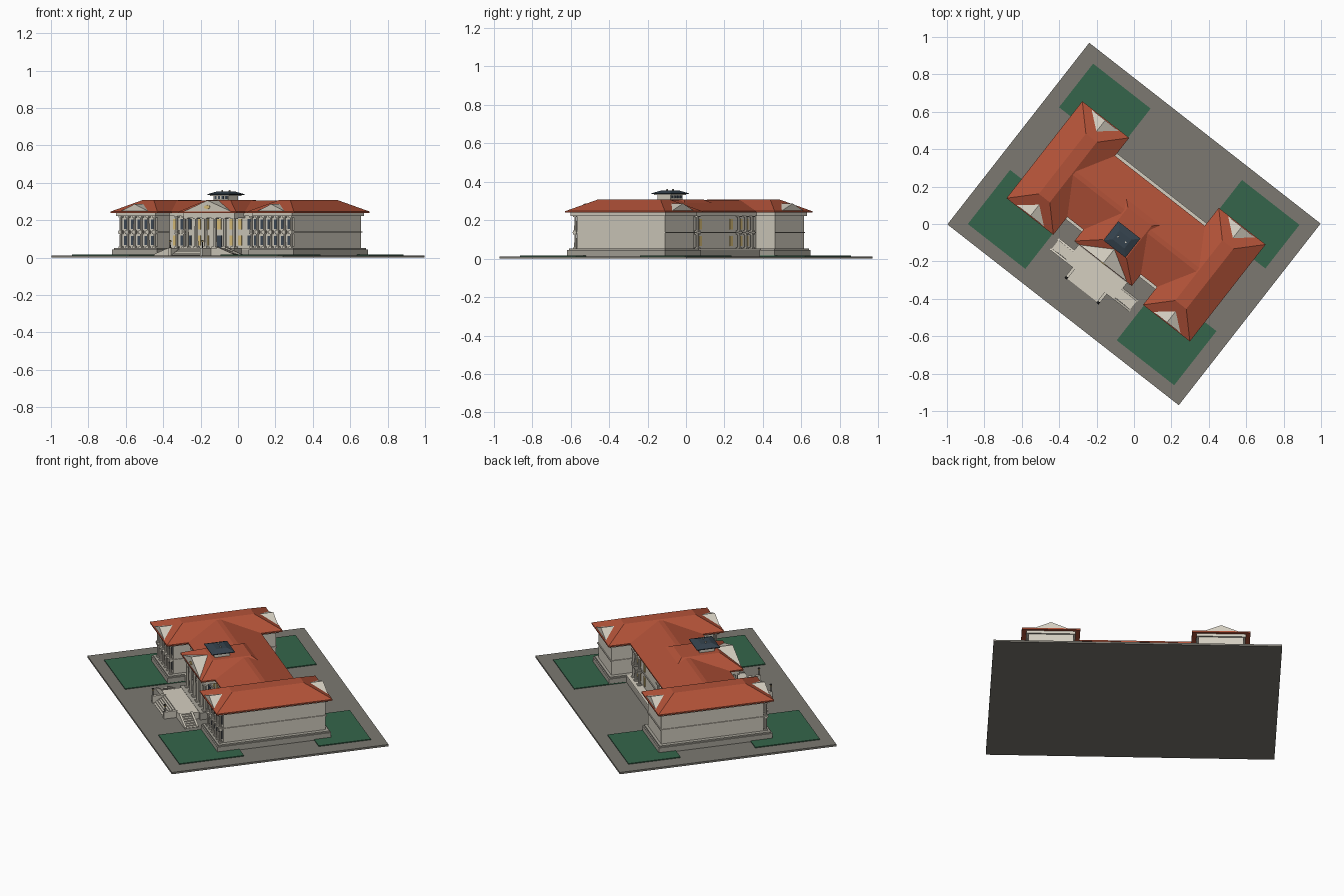
import bpy, bmesh, math
from mathutils import Matrix, Vector

cube = bpy.data.objects.get("Cube")
if cube:
    bpy.data.objects.remove(cube, do_unlink=True)

TURN = math.radians(-38)   # whole site is turned on its plot


def material(name, *rgb):
    m = bpy.data.materials.new(name)
    m.use_nodes = True
    m.diffuse_color = (*rgb, 1)
    m.node_tree.nodes["Principled BSDF"].inputs["Base Color"].default_value = (*rgb, 1)
    return m


PAVING = material("paving grey", .20, .19, .165)
GRASS = material("lawn green", .035, .13, .07)
STONE = material("pale stone", .66, .62, .53)
PLINTH = material("plinth stone", .40, .38, .33)
ROOF = material("terracotta roof", .45, .085, .04)
SLATE = material("slate blue", .035, .055, .075)
GLASS = material("dark glass", .05, .07, .10)
LIT = material("lit window", .75, .55, .20)
IRON = material("dark iron", .03, .03, .03)


class Part:
    """Collects simple solids into one named object."""

    def __init__(self, name, mat):
        self.name, self.mat, self.bm = name, mat, bmesh.new()

    def box(self, u0, u1, v0, v1, z0, z1, iu=0, iv=0):
        # box whose top is drawn in by iu and iv, for hipped roofs
        low = [(u0, v0), (u1, v0), (u1, v1), (u0, v1)]
        high = [(u0 + iu, v0 + iv), (u1 - iu, v0 + iv), (u1 - iu, v1 - iv), (u0 + iu, v1 - iv)]
        a = [self.bm.verts.new((*p, z0)) for p in low]
        b = [self.bm.verts.new((*p, z1)) for p in high]
        self.bm.faces.new(a[::-1])
        self.bm.faces.new(b)
        for i in range(4):
            j = (i + 1) % 4
            self.bm.faces.new((a[i], a[j], b[j], b[i]))
        return self

    def prism(self, outline, shift):
        # outline swept along a vector
        a = [self.bm.verts.new(p) for p in outline]
        b = [self.bm.verts.new(Vector(p) + Vector(shift)) for p in outline]
        n = len(a)
        self.bm.faces.new(a)
        self.bm.faces.new(b[::-1])
        for i in range(n):
            j = (i + 1) % n
            self.bm.faces.new((a[j], a[i], b[i], b[j]))
        return self

    def post(self, u, v, z0, z1, r, sides=8):
        bmesh.ops.create_cone(self.bm, cap_ends=True, segments=sides, radius1=r, radius2=r * .88,
                              depth=z1 - z0, matrix=Matrix.Translation((u, v, (z0 + z1) / 2)))
        return self

    def column(self, u, v, z0, z1, r):
        self.post(u, v, z0, z1, r)
        w = r * 1.4
        self.box(u - w, u + w, v - w, v + w, z0, z0 + .006)
        self.box(u - w, u + w, v - w, v + w, z1 - .007, z1)
        return self

    def done(self):
        bmesh.ops.recalc_face_normals(self.bm, faces=self.bm.faces)
        mesh = bpy.data.meshes.new(self.name)
        self.bm.to_mesh(mesh)
        self.bm.free()
        mesh.materials.append(self.mat)
        ob = bpy.data.objects.new(self.name, mesh)
        ob.rotation_euler.z = TURN
        bpy.context.collection.objects.link(ob)


def gable(part, u, v, half, z0, z1, depth):
    part.prism([(u - half, v, z0), (u + half, v, z0), (u, v, z1)], (0, depth, 0))


# Plot and lawns
Part("ground_slab", PAVING).box(-.785, .785, -.616, .616, 0, .011).done()
lawn = Part("lawns", GRASS)
for u in (-.70, .31):
    lawn.box(u, u + .39, -.547, -.18, .01, .016)
    lawn.box(u, u + .39, .245, .541, .01, .016)
lawn.done()

# Side wings
for side, s in (("right", -1), ("left", 1)):
    c = .463 * s
    p = Part(side + "_wing_plinth", PLINTH)
    p.box(c - .152, c + .152, -.305, .342, .01, .044)
    p.box(c - .145, c + .145, -.298, .335, .044, .052).done()
    w = Part(side + "_wing_walls", STONE)
    w.box(c - .122, c + .122, -.262, .32, .05, .232)
    w.box(c - .127, c + .127, -.288, .325, .133, .139)
    w.box(c - .134, c + .134, -.294, .330, .222, .240).done()
    cols = Part(side + "_wing_columns", STONE)
    glass = Part(side + "_wing_windows", GLASS)
    for z0, z1 in ((.052, .133), (.139, .222)):
        for i in range(6):
            cols.column(c - .115 + .046 * i, -.277, z0, z1, .007)
        for i in range(5):
            x = c - .092 + .046 * i
            glass.box(x - .011, x + .011, -.265, -.26, z0 + .014, z1 - .018)
    cols.done()
    glass.done()
    r = Part(side + "_wing_roof", ROOF)
    r.box(c - .159, c + .159, -.311, .347, .238, .246)
    r.box(c - .159, c + .159, -.311, .347, .246, .308, .122, .125).done()
    g = Part(side + "_wing_pediments", STONE)
    gable(g, c, -.306, .1, .245, .286, .09)
    gable(g, c, .342, .1, .245, .286, -.09)
    g.done()

# Central block
Part("centre_plinth", PLINTH).box(-.33, .33, -.205, .242, .01, .044).done()
Part("centre_terrace", STONE).box(-.33, .33, -.205, .242, .044, .052).done()
w = Part("centre_walls", STONE)
w.box(-.36, .36, -.16, .195, .05, .232)
w.box(-.36, .36, -.165, .20, .133, .139)
w.box(-.36, .36, -.172, .208, .222, .240).done()
r = Part("centre_roof", ROOF)
r.box(-.36, .36, -.19, .225, .238, .246)
r.prism([(-.45, -.19, .246), (-.45, .225, .246), (-.45, .03, .304), (-.45, .005, .304)], (.9, 0, 0)).done()

# Central windows, lit and dark, and columns beside them
glass, lit = Part("centre_windows", GLASS), Part("centre_lit_windows", LIT)
cols = Part("centre_columns", STONE)
for s in (-1, 1):
    for z0, z1 in ((.065, .118), (.15, .205)):
        for u, part in ((.30, lit), (.25, glass), (.205, glass), (.14, lit), (.085, lit)):
            part.box(s * u - .013, s * u + .013, -.164, -.158, z0, z1)
        for u in (.13, .21, .26):
            lit.box(s * u - .012, s * u + .012, .193, .199, z0, z1)
    for z0, z1 in ((.052, .133), (.139, .222)):
        for u in (.175, .235, .285):
            cols.column(s * u, .212, z0, z1, .008)
        for u in (.228, .278):
            cols.column(s * u, -.175, z0, z1, .007)
lit.box(-.014, .014, -.164, -.158, .15, .205)
glass.box(-.018, .018, -.166, -.158, .052, .118)
for part in (glass, lit, cols):
    part.done()

# Portico
Part("portico_plinth", PLINTH).box(-.185, .185, -.272, -.16, .01, .052).done()
Part("portico_beam", STONE).box(-.172, .172, -.252, -.16, .212, .240).done()
cols = Part("portico_columns", STONE)
for i in range(6):
    cols.column(-.16 + .064 * i, -.238, .052, .213, .010)
cols.done()
r = Part("portico_roof", ROOF)
r.box(-.195, .195, -.268, -.10, .238, .246)
r.box(-.195, .195, -.268, .15, .246, .308, .115, .10).done()
g = Part("portico_pediment", STONE)
gable(g, 0, -.266, .165, .245, .306, .11)
g.done()
e = Part("pediment_medallion", LIT)
ring = [(.02 * math.cos(a), -.27, .270 + .010 * math.sin(a))
        for a in (math.tau * i / 12 for i in range(12))]
e.prism(ring, (0, .006, 0)).done()

# Roof lantern
Part("lantern_body", STONE).box(-.05, .05, -.148, -.062, .30, .334).done()
panes = Part("lantern_windows", GLASS)
for i in range(4):
    u = -.036 + .024 * i
    panes.box(u - .007, u + .007, -.151, -.059, .314, .328)
panes.done()
Part("lantern_cornice", STONE).box(-.064, .064, -.160, -.050, .330, .336).done()
r = Part("lantern_roof", SLATE)
r.box(-.075, .075, -.170, -.040, .335, .339)
r.box(-.075, .075, -.170, -.040, .339, .353, .035, .035).done()
f = Part("lantern_finials", STONE)
for s in (-1, 1):
    f.post(s * .025, -.105, .35, .361, .005)
f.done()

# Entrance terrace with flights of steps on three sides
t = Part("entrance_terrace", STONE)
t.box(-.165, .165, -.385, -.26, .01, .05)
STEPS = 6
for i in range(STEPS):
    top = .05 - .0062 * (i + 1)
    d = (i + 1) / STEPS
    t.box(-.10, .10, -.385 - .065 * d, -.38, .01, top)
    t.box(-.165 - .1 * d, .165 + .1 * d, -.372, -.318, .01, top)
t.done()
k = Part("step_walls", STONE)
for s in (-1, 1):
    k.box(s * .108 - .008, s * .108 + .008, -.456, -.38, .01, .052)
    for v in (-.385, -.318):
        k.prism([(s * .16, v, .01), (s * .27, v, .01), (s * .27, v, .018), (s * .16, v, .056)],
                (0, .012, 0))
k.done()

# Lamps at the foot of the steps
posts, globes = Part("lamp_posts", IRON), Part("lamp_heads", LIT)
for s in (-1, 1):
    posts.post(s * .109, -.449, .05, .082, .003, 6)
    globes.post(s * .109, -.449, .082, .090, .006, 6)
    posts.box(s * .109 - .007, s * .109 + .007, -.456, -.442, .090, .095, .004, .004)
posts.done()
globes.done()
